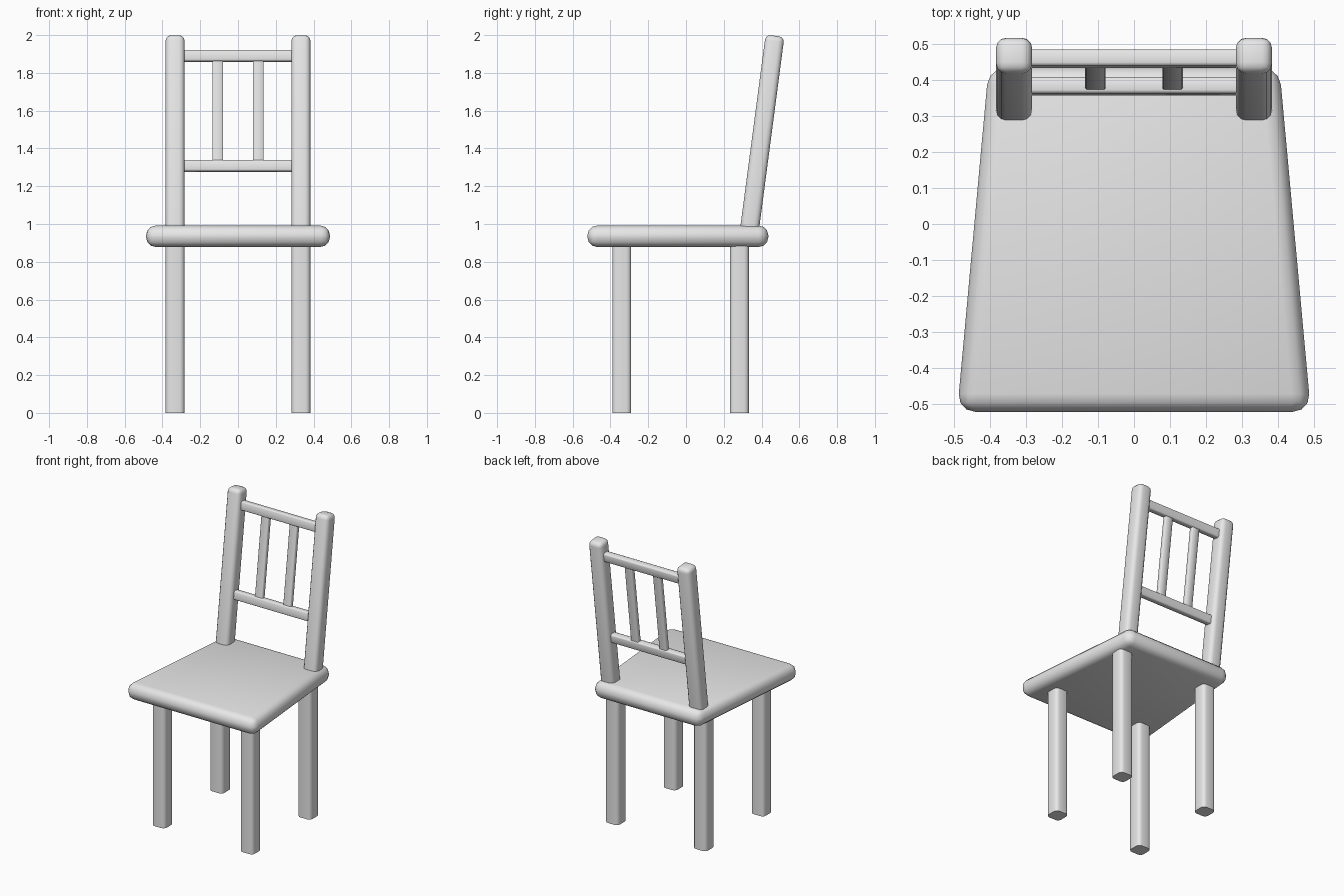
import bpy, bmesh, math
from mathutils import Matrix, Vector

if "Cube" in bpy.data.objects:
    bpy.data.objects.remove(bpy.data.objects["Cube"])

LEAN = math.radians(7.5)
grey = bpy.data.materials.new("light_grey")
grey.diffuse_color = (0.8, 0.8, 0.8, 1)
grey.use_nodes = True
grey.node_tree.nodes["Principled BSDF"].inputs["Base Color"].default_value = grey.diffuse_color


def bar(name, size, matrix, bevel, segments, pick=lambda d, c: True, taper=None):
    """Box of the given size; edges chosen by pick(direction, centre) get rounded."""
    bm = bmesh.new()
    bmesh.ops.create_cube(bm, size=1)
    for v in bm.verts:
        v.co = Vector(a * b for a, b in zip(v.co, size))
        if taper and v.co.y > 0:
            v.co.x *= taper
    edges = [e for e in bm.edges
             if pick((e.verts[1].co - e.verts[0].co).normalized(),
                     (e.verts[0].co + e.verts[1].co) / 2)]
    bmesh.ops.bevel(bm, geom=edges, offset=bevel, segments=segments,
                    profile=0.5, affect='EDGES', clamp_overlap=True)
    bmesh.ops.recalc_face_normals(bm, faces=bm.faces)
    bm.transform(matrix)
    mesh = bpy.data.meshes.new(name)
    bm.to_mesh(mesh)
    bm.free()
    mesh.materials.append(grey)
    ob = bpy.data.objects.new(name, mesh)
    bpy.context.collection.objects.link(ob)
    bpy.ops.object.select_all(action='DESELECT')
    ob.select_set(True)
    bpy.context.view_layer.objects.active = ob
    bpy.ops.object.shade_smooth_by_angle(angle=math.radians(48))
    return ob


def upright(d, c):      # long edges only
    return abs(d.z) > 0.9


def upright_or_top(d, c):
    return abs(d.z) > 0.9 or c.z > 0.1


def lengthwise(d, c):
    return abs(d.x) > 0.9


# Tapered, rounded seat
bar("seat", (0.982, 0.957, 0.113), Matrix.Translation((0, -0.043, 0.935)),
    0.05, 3, taper=0.822)

# Leaning frame of the backrest: local z runs up the posts
frame = Matrix.Translation((0, 0.338, 0.985)) @ Matrix.Rotation(-LEAN, 4, 'X')
POST = 1.02


def along(z):           # distance along the lean for a world height
    return (z - 0.985) / math.cos(LEAN)


for side, sx in (("left", -1), ("right", 1)):
    x = 0.333 * sx
    # Straight legs
    for place, y in (("front", -0.34), ("back", 0.283)):
        bar(f"{place}_leg_{side}", (0.1, 0.1, 0.9),
            Matrix.Translation((x, y, 0.45)), 0.025, 3, upright)
    # Backrest posts with rounded tops
    bar(f"back_post_{side}", (0.1, 0.1, POST),
        frame @ Matrix.Translation((x, 0, POST / 2)), 0.028, 3, upright_or_top)
    # Slats between the rails
    low, high = along(1.33), along(1.87)
    bar(f"back_slat_{side}", (0.057, 0.03, high - low),
        frame @ Matrix.Translation((0.107 * sx, 0.004, (low + high) / 2)),
        0.004, 1, upright)

# Cross rails
for name, z in (("lower_rail", 1.308), ("upper_rail", 1.89)):
    bar(name, (0.6, 0.046, 0.06),
        frame @ Matrix.Translation((0, 0.002, along(z))), 0.009, 2, lengthwise)
